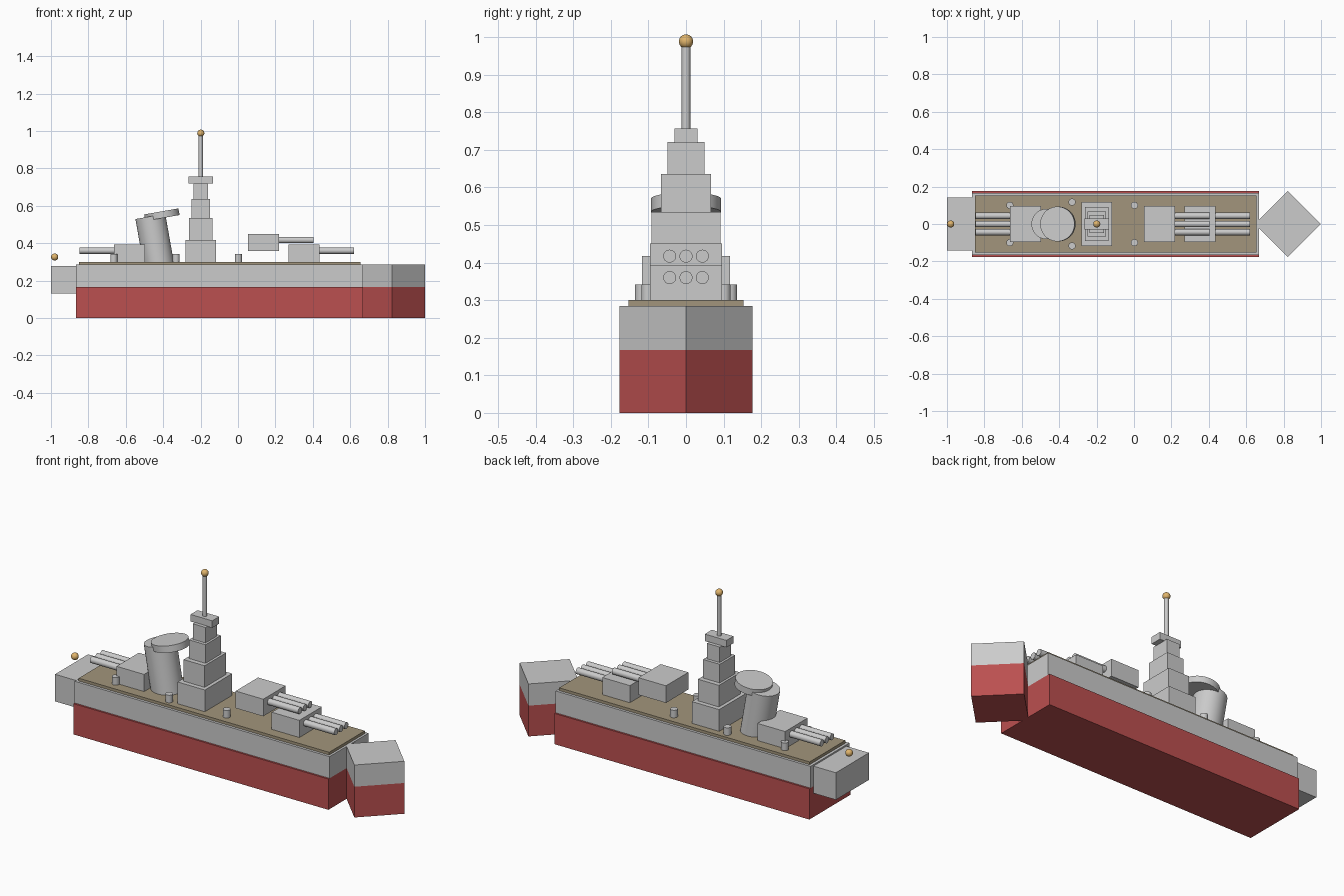
import bpy
from math import radians, pi
from mathutils import Vector

if "Cube" in bpy.data.objects:
    bpy.data.objects.remove(bpy.data.objects["Cube"])


def material(name, color):
    m = bpy.data.materials.new(name)
    m.diffuse_color = (*color, 1)
    m.use_nodes = True
    m.node_tree.nodes["Principled BSDF"].inputs["Base Color"].default_value = m.diffuse_color
    return m


RED = material("hull_red", (0.50, 0.08, 0.08))
TAN = material("deck_tan", (0.36, 0.30, 0.20))
GOLD = material("brass", (0.75, 0.46, 0.15))


def finish(name, mat, smooth=False):
    o = bpy.context.object
    o.name = name
    if mat:
        o.data.materials.append(mat)
    if smooth:
        bpy.ops.object.shade_smooth_by_angle(angle=radians(40))
    return o


def box(name, x, y, z, mat=None, turn=0):
    """Box from (min, max) ranges, optionally turned about z."""
    lo, hi = Vector((x[0], y[0], z[0])), Vector((x[1], y[1], z[1]))
    bpy.ops.mesh.primitive_cube_add(size=1, location=(lo + hi) / 2, rotation=(0, 0, turn))
    bpy.context.object.scale = hi - lo
    bpy.ops.object.transform_apply(location=False, rotation=False, scale=True)
    return finish(name, mat)


def rod(name, center, radius, length, pitch=0.0, verts=32):
    bpy.ops.mesh.primitive_cylinder_add(vertices=verts, radius=radius, depth=length,
                                        location=center, rotation=(0, pitch, 0))
    return finish(name, None, True)


def ball(name, center):
    bpy.ops.mesh.primitive_uv_sphere_add(segments=24, ring_count=16, radius=0.019,
                                         location=center)
    return finish(name, GOLD, True)


# Hull, deck and stern
WATER, TOP, DECK = 0.167, 0.285, 0.30
box("lower_hull", (-0.865, 0.667), (-0.177, 0.177), (0, WATER), RED)
box("upper_hull", (-0.865, 0.667), (-0.167, 0.167), (WATER, TOP))
box("deck", (-0.85, 0.655), (-0.153, 0.153), (TOP, DECK), TAN)
box("stern", (-1.0, -0.80), (-0.142, 0.142), (0.13, 0.277))

# Bow: square blocks turned to a point
for name, z, mat in (("lower_bow", (0, WATER), RED), ("upper_bow", (WATER, TOP), None)):
    box(name, (0.698, 0.948), (-0.125, 0.125), z, mat, pi / 4)


# Gun turrets with three barrels each
def turret(name, x, z, d):
    box(name, (x - 0.083, x + 0.083), (-0.096, 0.096), (z, z + 0.093))
    for i in (-1, 0, 1):
        rod(f"{name}_barrel_{i + 2}", (x + d * 0.165, i * 0.0435, z + 0.06),
            0.0172, 0.205, pi / 2, 24)


turret("front_turret", 0.353, 0.30, 1)
turret("raised_turret", 0.136, 0.357, 1)
turret("rear_turret", -0.58, 0.30, -1)

# Stepped tower
MX = -0.199
tiers = [(0.082, 0.117, 0.30, 0.418), (0.063, 0.092, 0.418, 0.535),
         (0.05, 0.066, 0.535, 0.636), (0.038, 0.049, 0.636, 0.72),
         (0.065, 0.03, 0.718, 0.756)]
for i, (hx, hy, z0, z1) in enumerate(tiers, 1):
    box(f"tower_tier_{i}", (MX - hx, MX + hx), (-hy, hy), (z0, z1))

# Mast and lamps
rod("mast", (MX, 0, 0.868), 0.0115, 0.234)
ball("mast_lamp", (MX, 0, 0.988))
ball("stern_lamp", (-0.98, 0, 0.326))

# Raked funnel with its cap
RAKE = radians(-10)
rod("funnel", (-0.446, 0, 0.415), 0.081, 0.26, RAKE, 48)
rod("funnel_cap", (-0.407, 0, 0.552), 0.093, 0.036, RAKE, 48)

# Small deck guns along both sides
for x, y in ((-0.664, 0.10), (-0.331, 0.117), (0.002, 0.10)):
    for side, s in (("left", 1), ("right", -1)):
        rod(f"deck_post_{side}", (x, s * y, 0.32), 0.019, 0.042, 0, 24)
